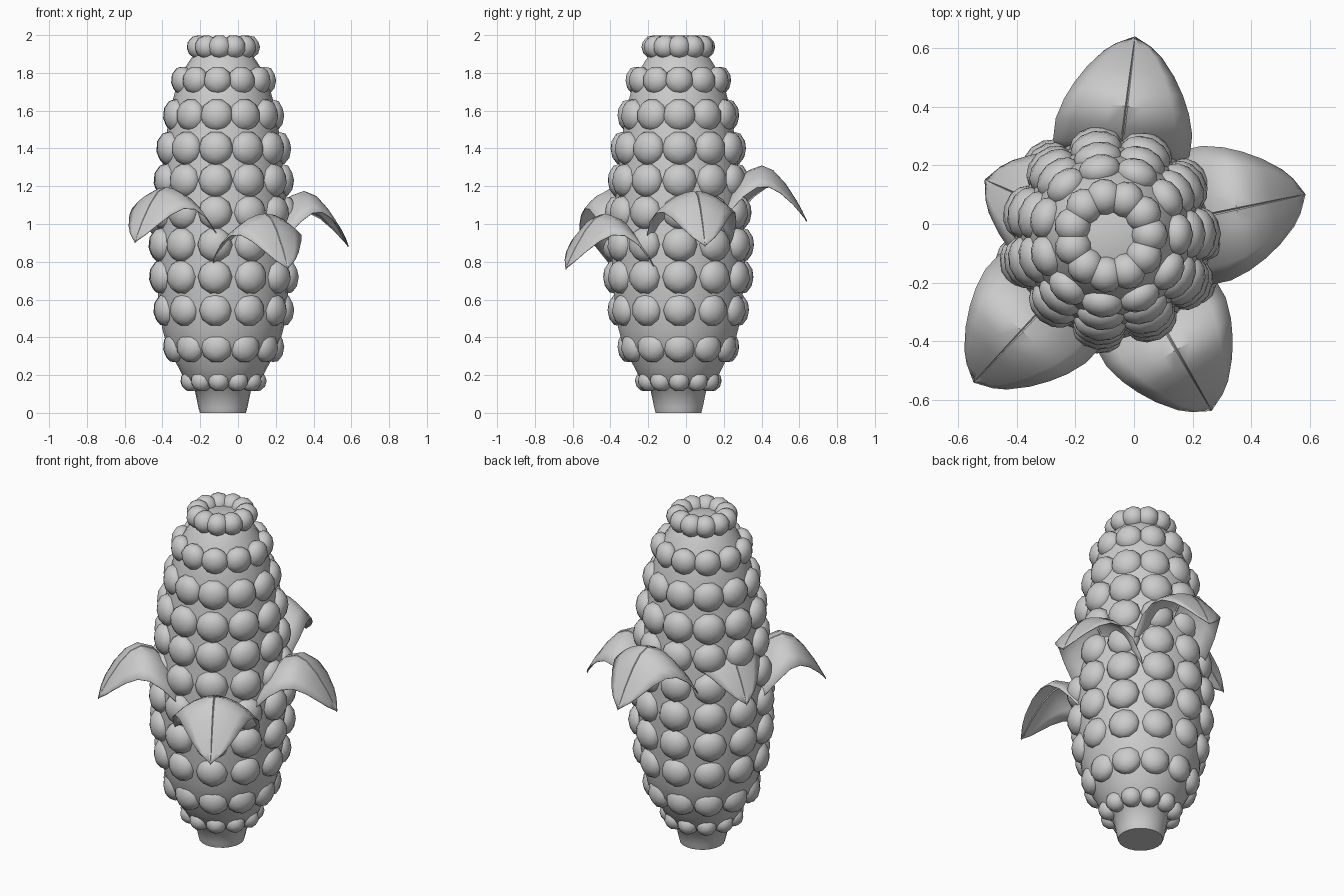
import bpy, bmesh, math
from mathutils import Matrix, Vector

cube = bpy.data.objects.get("Cube")
if cube:
    bpy.data.objects.remove(cube, do_unlink=True)

AXIS = Vector((-0.08, -0.04, 0))
PER_ROW = 11

grey = bpy.data.materials.new("plain grey")
grey.use_nodes = True
grey.diffuse_color = (0.6, 0.6, 0.6, 1)
bsdf = next(n for n in grey.node_tree.nodes if n.type == 'BSDF_PRINCIPLED')
bsdf.inputs["Base Color"].default_value = (0.6, 0.6, 0.6, 1)
bsdf.inputs["Roughness"].default_value = 0.8


def finish(bm, name, angle):
    """Turn a bmesh into a shaded object standing on the cob axis."""
    mesh = bpy.data.meshes.new(name)
    bm.to_mesh(mesh)
    bm.free()
    mesh.materials.append(grey)
    obj = bpy.data.objects.new(name, mesh)
    obj.location = AXIS
    bpy.context.collection.objects.link(obj)
    bpy.ops.object.select_all(action='DESELECT')
    obj.select_set(True)
    bpy.context.view_layer.objects.active = obj
    bpy.ops.object.shade_smooth_by_angle(angle=math.radians(angle))
    return obj


# Cob core and stem: one lathed profile of (radius, height)
profile = [(0, 0), (0.122, 0), (0.13, 0.03), (0.15, 0.125), (0.19, 0.15),
           (0.235, 0.24), (0.295, 0.35), (0.322, 0.45), (0.342, 0.6),
           (0.355, 0.8), (0.35, 0.95), (0.335, 1.15), (0.315, 1.35),
           (0.295, 1.5), (0.267, 1.65), (0.235, 1.77), (0.18, 1.86),
           (0.13, 1.93), (0.08, 1.95), (0, 1.95)]
bm = bmesh.new()
verts = [bm.verts.new((r, 0, z)) for r, z in profile]
edges = [bm.edges.new(pair) for pair in zip(verts, verts[1:])]
bmesh.ops.spin(bm, geom=verts + edges, cent=(0, 0, 0), axis=(0, 0, 1),
               angle=math.tau, steps=22, use_merge=True)
bmesh.ops.remove_doubles(bm, verts=bm.verts, dist=0.0005)
bmesh.ops.recalc_face_normals(bm, faces=bm.faces)
finish(bm, "cob_core", 50)

# Kernels: rows of (height, outer radius, kernel size, flattening)
rows = [(0.17, 0.232, 0.058, 1), (0.35, 0.325, 0.085, 0.7),
        (0.545, 0.378, 0.088, 0.7), (0.72, 0.402, 0.092, 0.7),
        (0.89, 0.405, 0.093, 0.7), (1.06, 0.392, 0.092, 0.7),
        (1.23, 0.377, 0.092, 0.7), (1.4, 0.362, 0.092, 0.7),
        (1.575, 0.325, 0.088, 0.7), (1.76, 0.282, 0.076, 0.75),
        (1.937, 0.197, 0.064, 1)]
bm = bmesh.new()
for z, outer, size, flat in rows:
    depth = size * flat
    for i in range(PER_ROW):
        place = (Matrix.Rotation(math.tau * i / PER_ROW + 0.02, 4, 'Z')
                 @ Matrix.Translation((outer - depth, 0, z))
                 @ Matrix.Diagonal((depth, size, size, 1))
                 @ Matrix.Rotation(math.pi / 2, 4, 'Y'))
        bmesh.ops.create_icosphere(bm, subdivisions=2, radius=1, matrix=place)
finish(bm, "kernels", 60)

# Husk leaf outline: (distance in from tip, rise above tip, half width)
outline = [(0, 0, 0.002), (0.03, 0.055, 0.062), (0.06, 0.11, 0.1),
           (0.12, 0.2, 0.15), (0.18, 0.265, 0.187), (0.24, 0.29, 0.215),
           (0.31, 0.265, 0.235), (0.38, 0.19, 0.235), (0.44, 0.09, 0.215)]
across = [-1, -0.75, -0.5, -0.25, -0.02, 0, 0.02, 0.25, 0.5, 0.75, 1]


def husk_leaf(name, degrees, reach, tip_z):
    """Arched leaf with drooping sides and a fine groove along its middle."""
    bm = bmesh.new()
    grid = []
    for inset, rise, half in outline:
        line = []
        for t in across:
            y = half * t
            groove = 0.006 if t == 0 else 0
            line.append(bm.verts.new((reach - inset, y,
                                      tip_z + rise - 2.5 * y * y - groove)))
        grid.append(line)
    for a, b in zip(grid, grid[1:]):
        for j in range(len(across) - 1):
            bm.faces.new((a[j], a[j + 1], b[j + 1], b[j]))
    bmesh.ops.recalc_face_normals(bm, faces=bm.faces)
    bm.transform(Matrix.Rotation(math.radians(degrees), 4, 'Z'))
    leaf = finish(bm, name, 40)
    solid = leaf.modifiers.new("thickness", 'SOLIDIFY')
    solid.thickness = 0.004


husk_leaf("left_leaf", 12, 0.68, 0.885)
husk_leaf("back_leaf", 83, 0.685, 1.02)
husk_leaf("right_leaf", 156, 0.47, 1.0)
husk_leaf("front_right_leaf", 227, 0.685, 0.905)
husk_leaf("front_left_leaf", 300, 0.69, 0.765)
